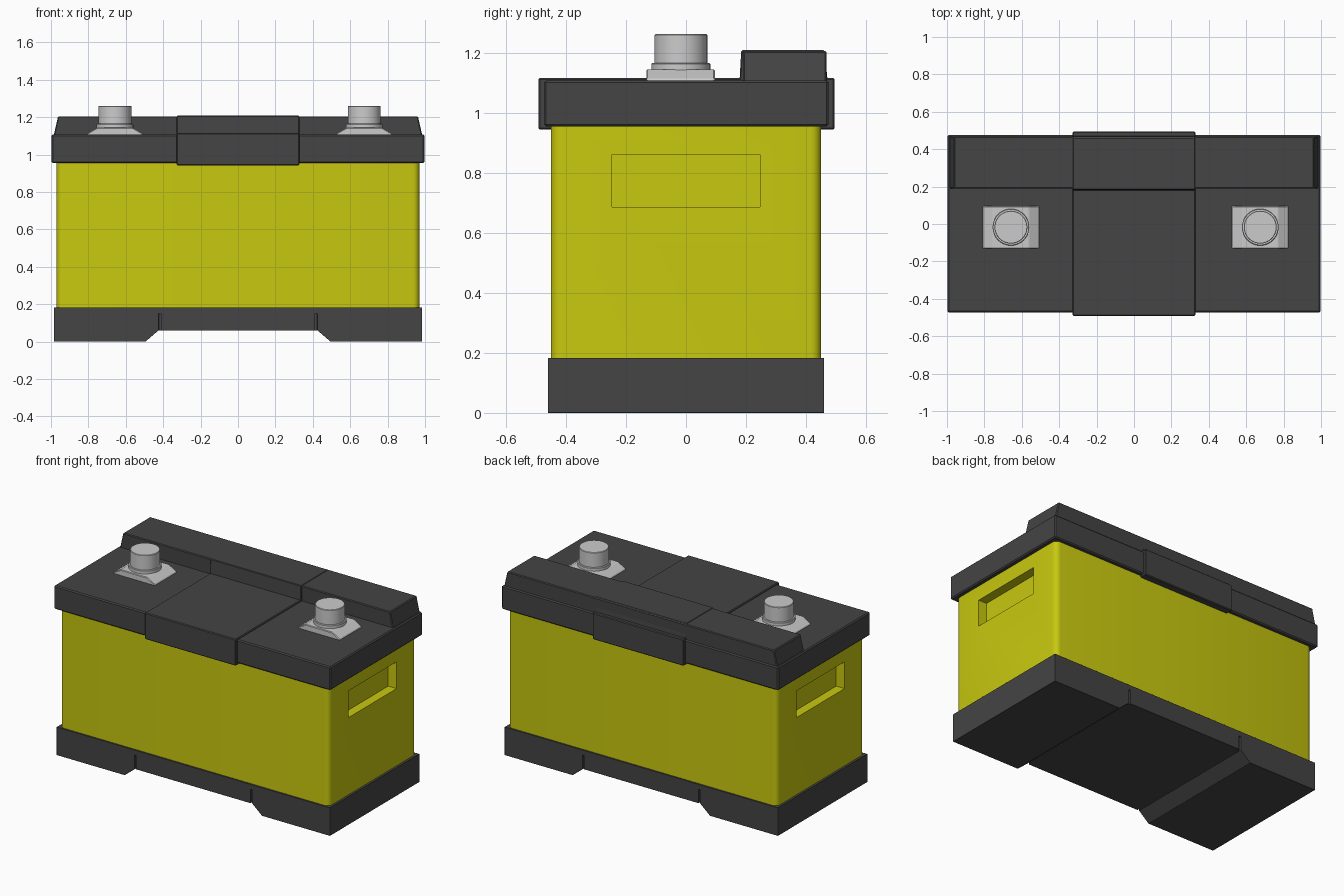
import bpy, bmesh, math
from mathutils import Vector

if "Cube" in bpy.data.objects:
    bpy.data.objects.remove(bpy.data.objects["Cube"])


def material(name, col):
    m = bpy.data.materials.new(name)
    m.diffuse_color = (*col, 1)
    m.use_nodes = True
    m.node_tree.nodes["Principled BSDF"].inputs["Base Color"].default_value = m.diffuse_color
    return m


YELLOW = material("yellow_plastic", (0.58, 0.58, 0.005))
DARK = material("dark_plastic", (0.058, 0.058, 0.058))


def activate(ob):
    bpy.ops.object.select_all(action='DESELECT')
    ob.select_set(True)
    bpy.context.view_layer.objects.active = ob


def prism(name, profile, axis, lo, hi, mat=None, bevel=0.0):
    """Extrude a 2D profile along an axis: 'x' takes (y,z), 'y' takes (x,z)."""
    put = {'x': lambda a, b: (lo, a, b), 'y': lambda a, b: (a, lo, b)}[axis]
    step = Vector((hi - lo, 0, 0)) if axis == 'x' else Vector((0, hi - lo, 0))
    bm = bmesh.new()
    face = bm.faces.new([bm.verts.new(put(a, b)) for a, b in profile])
    res = bmesh.ops.extrude_face_region(bm, geom=[face])
    bmesh.ops.translate(bm, vec=step, verts=[v for v in res['geom'] if isinstance(v, bmesh.types.BMVert)])
    bmesh.ops.recalc_face_normals(bm, faces=bm.faces)
    me = bpy.data.meshes.new(name)
    bm.to_mesh(me)
    bm.free()
    ob = bpy.data.objects.new(name, me)
    bpy.context.collection.objects.link(ob)
    if mat:
        me.materials.append(mat)
    if bevel:
        b = ob.modifiers.new("edge_bevel", 'BEVEL')
        b.width, b.segments = bevel, 1
    return ob


def rect(a0, a1, b0, b1):
    return [(a0, b0), (a1, b0), (a1, b1), (a0, b1)]


def cut(ob, cutters):
    """Subtract cutter blocks from an object and remove them."""
    activate(ob)
    for c in cutters:
        c.hide_render = True
        m = ob.modifiers.new("cut", 'BOOLEAN')
        m.operation, m.object, m.solver = 'DIFFERENCE', c, 'EXACT'
        bpy.ops.object.modifier_apply(modifier=m.name)
        bpy.data.objects.remove(c)


# Yellow case with rounded upright corners and a hand recess at each end
case = prism("case", rect(-0.97, 0.97, 0.15, 0.98), 'y', -0.45, 0.45, YELLOW)
bm = bmesh.new()
bm.from_mesh(case.data)
upright = [e for e in bm.edges if abs(e.verts[0].co.z - e.verts[1].co.z) > 0.5]
bmesh.ops.bevel(bm, geom=upright, offset=0.035, segments=5, profile=0.5, affect='EDGES')
bm.to_mesh(case.data)
bm.free()
cut(case, [prism("recess_cutter", rect(-0.247, 0.247, 0.686, 0.86), 'x', s * 0.91, s * 1.1)
           for s in (-1, 1)])
activate(case)
bpy.ops.object.shade_smooth_by_angle(angle=math.radians(35))

# Base tray with two feet and narrow grooves beside them
half = [(0.412, 0.06), (0.425, 0.06), (0.495, 0.0), (0.985, 0.0), (0.985, 0.183)]
base = prism("base_tray", half + [(-x, z) for x, z in reversed(half)], 'y', -0.46, 0.46, DARK)
cut(base, [prism("groove_cutter", rect(sx * 0.418 - 0.006, sx * 0.418 + 0.006, 0.03, 0.15), 'y',
                 sy * 0.445, sy * 0.6) for sx in (-1, 1) for sy in (-1, 1)])
b = base.modifiers.new("edge_bevel", 'BEVEL')
b.width, b.segments = 0.005, 1

# Lid: full-length slab plus a slightly prouder centre band
prism("lid", rect(-0.997, 0.997, 0.954, 1.107), 'y', -0.473, 0.475, DARK, 0.007)
prism("lid_centre_band", rect(-0.328, 0.328, 0.943, 1.116), 'y', -0.492, 0.494, DARK, 0.005)

# Raised rear ridge with sloped ends, and its centre section
prism("rear_ridge", [(-0.988, 1.09), (0.988, 1.09), (0.962, 1.205), (-0.962, 1.205)], 'y',
      0.19, 0.468, DARK, 0.005)
prism("ridge_centre", [(0.178, 1.1), (0.472, 1.1), (0.462, 1.208), (0.184, 1.208)], 'x',
      -0.328, 0.328, DARK, 0.004)


def cylinder(name, x, r, z0, z1):
    bpy.ops.mesh.primitive_cylinder_add(vertices=40, radius=r, depth=z1 - z0,
                                        location=(x, -0.017, (z0 + z1) / 2))
    ob = bpy.context.object
    ob.name = name
    b = ob.modifiers.new("edge_bevel", 'BEVEL')
    b.width, b.segments = 0.003, 1
    bpy.ops.object.shade_smooth_by_angle(angle=math.radians(30))


# Terminals: chamfered plate, collar and post
for side, x in (("left", -0.658), ("right", 0.675)):
    h = [(0.15, 1.1), (0.15, 1.112), (0.095, 1.144)]
    plate = [(x + a, z) for a, z in h] + [(x - a, z) for a, z in reversed(h)]
    prism(side + "_terminal_plate", plate, 'y', -0.132, 0.096, None, 0.004)
    cylinder(side + "_terminal_collar", x, 0.098, 1.13, 1.165)
    cylinder(side + "_terminal_post", x, 0.088, 1.14, 1.261)
